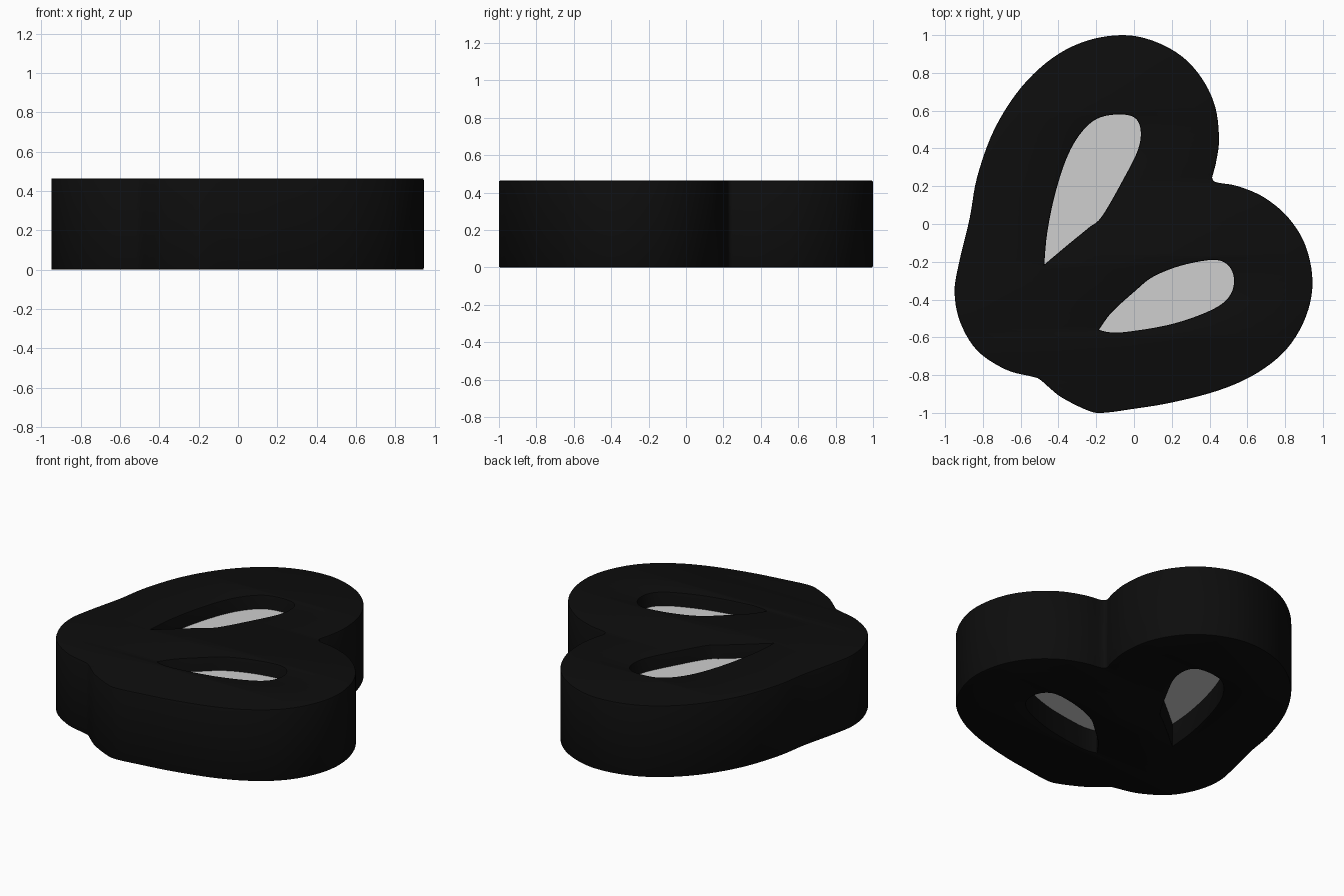
import bpy, bmesh
from mathutils import Vector

if "Cube" in bpy.data.objects:
    bpy.data.objects.remove(bpy.data.objects["Cube"])

HEIGHT = 0.465
EDGE = 0.008

OUTLINE = [(-.06, 1), (.1, .97), (.25, .89), (.36, .77), (.43, .62), (.45, .45), (.435, .33),
           (.42, .27), (.415, .24), (.44, .22), (.55, .2), (.69, .14), (.82, .03), (.91, -.12),
           (.945, -.31), (.91, -.49), (.81, -.66), (.65, -.79), (.45, -.88), (.2, -.945),
           (0, -.978), (-.17, -1), (-.25, -.985), (-.38, -.92), (-.45, -.865), (-.5, -.822),
           (-.54, -.808), (-.68, -.77), (-.83, -.67), (-.92, -.52), (-.95, -.36), (-.925, -.2),
           (-.87, .03), (-.83, .25), (-.74, .5), (-.6, .72), (-.43, .88), (-.25, .97)]
UPPER_SLOT = [(-.475, -.215), (-.46, -.05), (-.42, .15), (-.36, .34), (-.29, .47), (-.2, .555),
              (-.09, .58), (0, .565), (.035, .5), (.02, .39), (-.06, .23), (-.17, .04),
              (-.24, -.02), (-.35, -.11), (-.475, -.215)]
LOWER_SLOT = [(-.185, -.56), (-.12, -.47), (0, -.36), (.1, -.28), (.25, -.22), (.42, -.19),
              (.5, -.22), (.53, -.3), (.5, -.39), (.4, -.46), (.2, -.53), (-.03, -.57),
              (-.13, -.573), (-.185, -.56)]


def material(name, value):
    m = bpy.data.materials.new(name)
    m.diffuse_color = (value, value, value, 1)
    m.use_nodes = True
    m.node_tree.nodes["Principled BSDF"].inputs["Base Color"].default_value = m.diffuse_color
    return m


def smooth_path(points, closed, steps=5):
    """Catmull-Rom path; an open one keeps its end point as a sharp tip."""
    p = [Vector(q) for q in points]
    n = len(p)
    get = (lambda i: p[i % n]) if closed else (lambda i: p[max(0, min(n - 1, i))])
    out = []
    for i in range(n if closed else n - 1):
        a, b, c, d = (get(i + k) for k in (-1, 0, 1, 2))
        for s in range(steps):
            t = s / steps
            out.append(0.5 * (2 * b + (c - a) * t + (2 * a - 5 * b + 4 * c - d) * t * t
                              + (3 * b - a - 3 * c + d) * t ** 3))
    return out


def slab(name, paths, z0, z1, mat, bevel=0.0):
    """Solid slab filled between closed paths; inner paths become holes."""
    cu = bpy.data.curves.new(name, 'CURVE')
    cu.dimensions = '2D'
    cu.fill_mode = 'BOTH'
    cu.extrude = (z1 - z0) / 2 - bevel
    cu.bevel_depth = bevel
    cu.bevel_resolution = 1
    cu.offset = -bevel
    for path in paths:
        sp = cu.splines.new('POLY')
        sp.points.add(len(path) - 1)
        for pt, q in zip(sp.points, path):
            pt.co = (q.x, q.y, 0, 1)
        sp.use_cyclic_u = True
    ob = bpy.data.objects.new(name, cu)
    bpy.context.collection.objects.link(ob)
    bpy.ops.object.select_all(action='DESELECT')
    ob.select_set(True)
    bpy.context.view_layer.objects.active = ob
    bpy.ops.object.convert(target='MESH')
    ob = bpy.context.object
    ob.name = name
    bm = bmesh.new()
    bm.from_mesh(ob.data)
    bmesh.ops.translate(bm, verts=bm.verts, vec=(0, 0, (z0 + z1) / 2))
    bmesh.ops.remove_doubles(bm, verts=bm.verts, dist=0.0003)
    bmesh.ops.recalc_face_normals(bm, faces=bm.faces)
    bm.to_mesh(ob.data)
    bm.free()
    ob.data.materials.clear()
    ob.data.materials.append(mat)
    bpy.ops.object.shade_smooth_by_angle(angle=0.6)
    return ob


black = material("black", 0.004)
pale_grey = material("pale grey", 0.62)

outline = smooth_path(OUTLINE, True)
slots = {"upper_inlay": smooth_path(UPPER_SLOT, False),
         "lower_inlay": smooth_path(LOWER_SLOT, False)}

# Black body with two slots
slab("body", [outline, *slots.values()], 0, HEIGHT, black, EDGE)

# Pale inlays recessed inside the slots
for name, path in slots.items():
    slab(name, [path], 0.15, 0.375, pale_grey)
